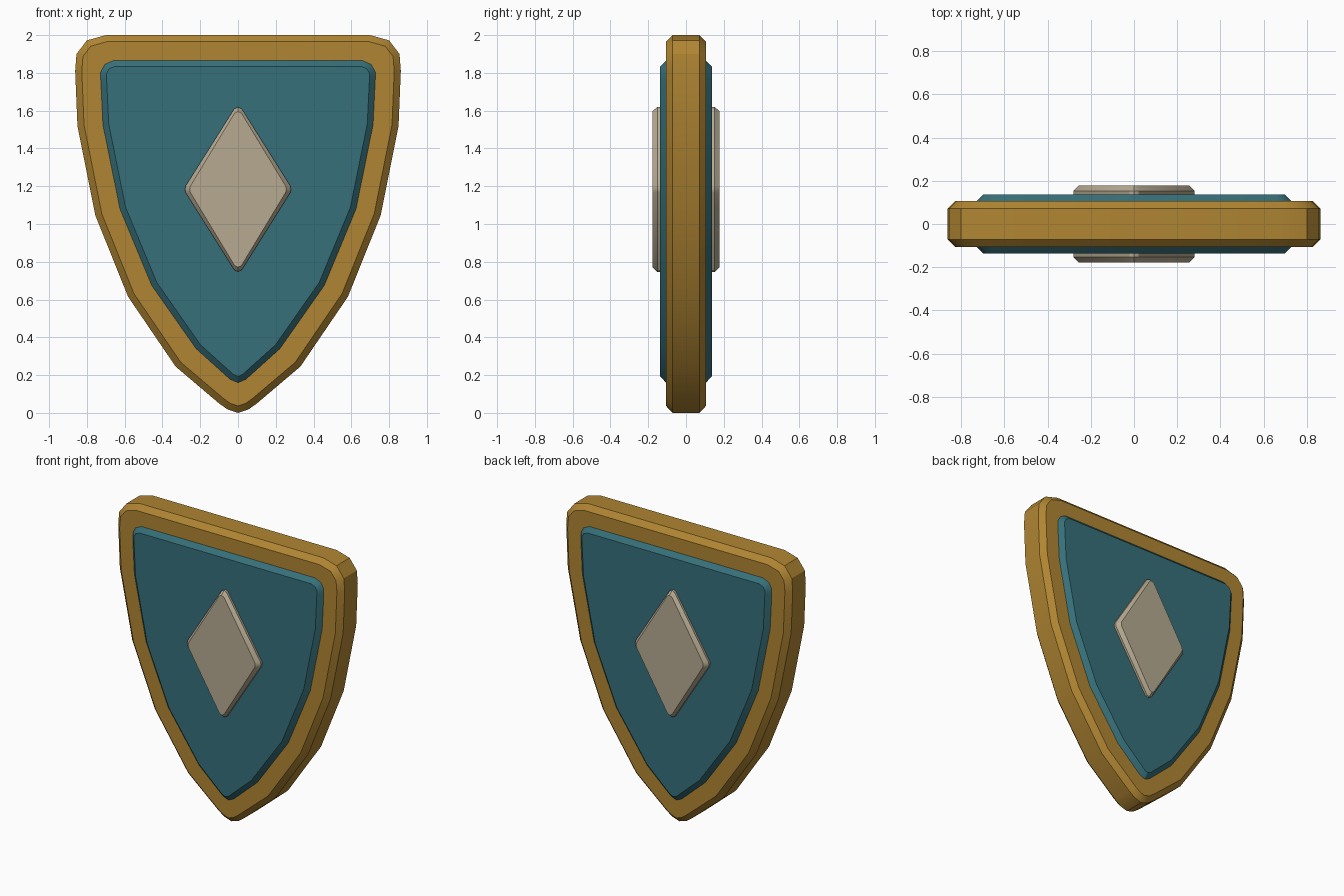
import bpy, bmesh, math
from mathutils import Vector

if "Cube" in bpy.data.objects:
    bpy.data.objects.remove(bpy.data.objects["Cube"])


def material(name, rgb):
    m = bpy.data.materials.new(name)
    m.diffuse_color = (*rgb, 1.0)
    m.use_nodes = True
    m.node_tree.nodes["Principled BSDF"].inputs["Base Color"].default_value = m.diffuse_color
    return m


def mirrored(half):
    """Close a left half outline (top to bottom) with its mirror image."""
    right = [(-x, z) for x, z in reversed(half) if abs(x) > 1e-6]
    return [Vector(p) for p in half + right]


def inset(pts, d):
    """Mitred inward offset of a counter-clockwise outline."""
    out = []
    for i, p in enumerate(pts):
        a = (p - pts[i - 1]).normalized()
        b = (pts[(i + 1) % len(pts)] - p).normalized()
        na, nb = Vector((-a.y, a.x)), Vector((-b.y, b.x))
        out.append(p + (na + nb) * (d / (1 + na.dot(nb))))
    return out


def chamfered_plate(name, outer, inner, half_depth, chamfer, mat):
    """Plate in the xz plane with chamfered front and back rims."""
    side = half_depth - chamfer
    bm = bmesh.new()
    rings = [[bm.verts.new((p.x, y, p.y)) for p in pts]
             for pts, y in ((inner, -half_depth), (outer, -side),
                            (outer, side), (inner, half_depth))]
    n = len(outer)
    for r, s in zip(rings, rings[1:]):
        for i in range(n):
            j = (i + 1) % n
            bm.faces.new((r[i], s[i], s[j], r[j]))
    bm.faces.new(rings[0])
    bm.faces.new(rings[-1][::-1])
    bmesh.ops.recalc_face_normals(bm, faces=bm.faces)
    me = bpy.data.meshes.new(name)
    bm.to_mesh(me)
    bm.free()
    me.materials.append(mat)
    ob = bpy.data.objects.new(name, me)
    bpy.context.collection.objects.link(ob)
    bpy.ops.object.select_all(action='DESELECT')
    ob.select_set(True)
    bpy.context.view_layer.objects.active = ob
    bpy.ops.object.shade_smooth_by_angle(angle=math.radians(30))


gold = material("gold", (0.434, 0.235, 0.032))
teal = material("teal", (0.037, 0.162, 0.195))
cream = material("cream", (0.468, 0.402, 0.283))

# Gold shield body, visible as the rim
rim = mirrored([(-0.70, 2.0), (-0.80, 1.972), (-0.855, 1.90), (-0.862, 1.81),
                (-0.85, 1.52), (-0.755, 1.045), (-0.582, 0.615),
                (-0.33, 0.245), (-0.10, 0.05), (-0.055, 0.018), (0, 0.0)])
chamfered_plate("rim", rim, inset(rim, 0.035), 0.106, 0.035, gold)

# Teal field, raised on both sides
field = mirrored([(-0.66, 1.865), (-0.705, 1.845), (-0.727, 1.805),
                  (-0.727, 1.77), (-0.715, 1.525), (-0.625, 1.08),
                  (-0.457, 0.675), (-0.222, 0.34), (-0.042, 0.178),
                  (0, 0.16)])
chamfered_plate("field", field, inset(field, 0.031), 0.137, 0.031, teal)

# Cream diamond boss, raised on both sides
diamond = mirrored([(0, 1.62), (-0.02, 1.61), (-0.277, 1.202),
                    (-0.281, 1.184), (-0.277, 1.166), (-0.02, 0.757),
                    (0, 0.747)])
face = [Vector((p.x * 0.91, 1.184 + (p.y - 1.184) * 0.945)) for p in diamond]
chamfered_plate("diamond", diamond, face, 0.178, 0.026, cream)
